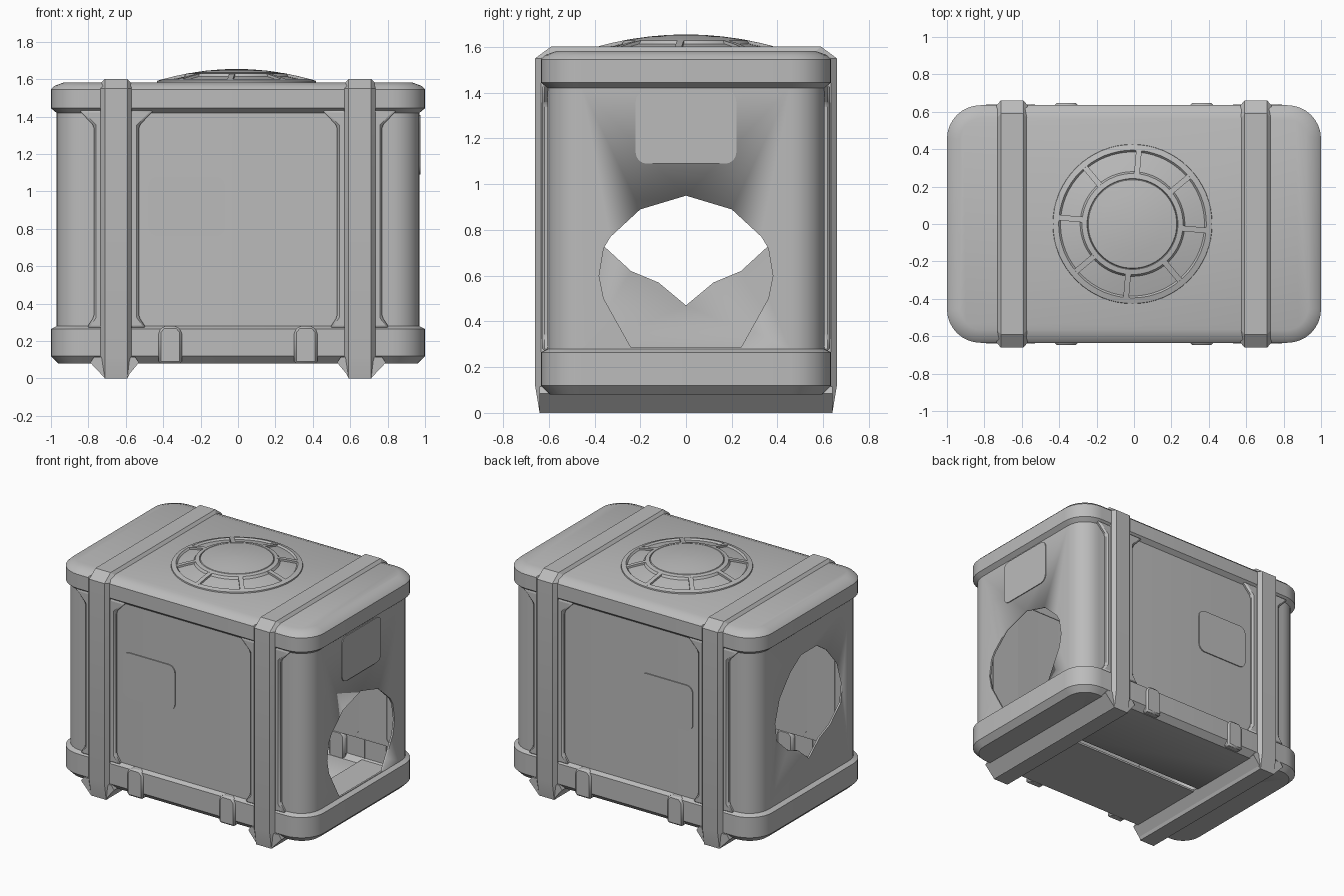
import bpy, bmesh, math
from mathutils import Matrix, Vector

if "Cube" in bpy.data.objects:
    bpy.data.objects.remove(bpy.data.objects["Cube"])

grey = bpy.data.materials.new("plain_grey")
grey.use_nodes = True
grey.diffuse_color = (0.5, 0.5, 0.5, 1)
grey.node_tree.nodes["Principled BSDF"].inputs["Base Color"].default_value = (0.5, 0.5, 0.5, 1)


def finish(name, bm, bevel=0, angle=30):
    bmesh.ops.recalc_face_normals(bm, faces=bm.faces)
    mesh = bpy.data.meshes.new(name)
    bm.to_mesh(mesh)
    bm.free()
    mesh.materials.append(grey)
    ob = bpy.data.objects.new(name, mesh)
    bpy.context.collection.objects.link(ob)
    if bevel:
        mod = ob.modifiers.new("bevel", "BEVEL")
        mod.width, mod.segments = bevel, 1
    bpy.ops.object.select_all(action="DESELECT")
    ob.select_set(True)
    bpy.context.view_layer.objects.active = ob
    bpy.ops.object.shade_smooth_by_angle(angle=math.radians(angle))
    return ob


def loft(name, rings, caps=True, angle=30):
    """Skin a stack of closed rings with the same point count."""
    bm = bmesh.new()
    rows = [[bm.verts.new(p) for p in ring] for ring in rings]
    n = len(rows[0])
    for a, b in zip(rows, rows[1:]):
        for i in range(n):
            j = (i + 1) % n
            bm.faces.new((a[i], a[j], b[j], b[i]))
    if caps:
        bm.faces.new(rows[0])
        bm.faces.new(rows[-1])
    return finish(name, bm, angle=angle)


def prism(name, pts, axis, lo, hi, bevel=0):
    """Extrude a (side, height) outline along x or y."""
    def place(p, d):
        return (d, p[0], p[1]) if axis == "x" else (p[0], d, p[1])
    bm = bmesh.new()
    a, b = [[bm.verts.new(place(p, d)) for p in pts] for d in (lo, hi)]
    bm.faces.new(a)
    bm.faces.new(b)
    for i in range(len(pts)):
        j = (i + 1) % len(pts)
        bm.faces.new((a[i], a[j], b[j], b[i]))
    return finish(name, bm, bevel)


def round_rect(hx, hy, r, cx=0, cy=0, steps=8):
    out = []
    for k, (sx, sy) in enumerate([(1, 1), (-1, 1), (-1, -1), (1, -1)]):
        for s in range(steps + 1):
            t = math.pi / 2 * (k + s / steps)
            out.append((cx + sx * (hx - r) + r * math.cos(t),
                        cy + sy * (hy - r) + r * math.sin(t)))
    return out


def cut(target, cutter):
    cutter.hide_render = True
    mod = target.modifiers.new("cut", "BOOLEAN")
    mod.object, mod.operation, mod.solver = cutter, "DIFFERENCE", "EXACT"
    bpy.context.view_layer.objects.active = target
    bpy.ops.object.modifier_apply(modifier=mod.name)
    bpy.data.objects.remove(cutter)


# Hollow body: base rail, walls and lid as one shell (height, inset)
profile = [(0.08, 0.04), (0.12, 0), (0.265, 0), (0.28, 0.03), (1.42, 0.03),
           (1.445, 0), (1.545, 0), (1.565, 0.02), (1.583, 0.07)]
body = loft("body_shell", [[(x, y, z) for x, y in round_rect(1 - i, 0.635 - i, 0.18 - i)]
                           for z, i in profile])
wall = body.modifiers.new("wall", "SOLIDIFY")
wall.thickness, wall.offset = 0.015, -1
bpy.ops.object.modifier_apply(modifier=wall.name)

# Broken openings in both ends, and the floor seam
arch = [(0.24, 0.285), (0.36, 0.5), (0.38, 0.6), (0.36, 0.72), (0.33, 0.77), (0.2, 0.89)]
arch = arch + [(0, 0.95)] + [(-y, z) for y, z in reversed(arch)]
cut(body, prism("arch_cutter", arch, "x", 0.9, 1.1))
jag = [(0.12, 0.57), (0.24, 0.62), (0.36, 0.73), (0.38, 0.86), (0.33, 1.02), (0.21, 1.16), (0.09, 1.24)]
jag = [(0, 0.47)] + jag + [(-y, z) for y, z in reversed(jag)]
cut(body, prism("jagged_cutter", jag, "x", -1.1, -0.9))
cut(body, prism("seam_cutter", [(0, 0.05), (0.045, 0.05), (0.045, 0.12), (0, 0.12)], "x", -0.56, 0.56))

for side, sx in (("right", -1), ("left", 1)):
    # Band wrapping the body, with sloped shoulders
    def band(i, dx):
        half = [(0.64 - i, 2 * i), (0.66 - i, 0.12), (0.66 - i, 1.55), (0.59 - i, 1.602 - i)]
        loop = half + [(-y, z) for y, z in reversed(half)]
        return [(sx * 0.652 + dx, y, z) for y, z in loop]
    loft(side + "_band", [band(0.045, -0.085), band(0.025, -0.083), band(0, -0.06),
                          band(0, 0.06), band(0.025, 0.083), band(0.045, 0.085)],
         caps=False, angle=15)
    # Flared runner under the band
    prism(side + "_runner", [(sx * x, z) for x, z in
          [(0.6, 0), (0.71, 0), (0.79, 0.085), (0.77, 0.115), (0.55, 0.115), (0.53, 0.085)]],
          "y", -0.64, 0.64)

    for face, sy in (("front", -1), ("back", 1)):
        # Raised frame beside the band, splayed at top and bottom
        outline = [(0.49, 0.27), (0.81, 0.27), (0.77, 0.33), (0.77, 1.35), (0.85, 1.435),
                   (0.45, 1.435), (0.53, 1.35), (0.53, 0.33)]
        prism(f"{face}_{side}_frame", [(sx * x, z) for x, z in outline],
              "y", sy * 0.59, sy * 0.63, bevel=0.012)
        # Latch block on the base rail
        latch = [(0.3, 0.08), (0.425, 0.08), (0.425, 0.25), (0.4, 0.28), (0.325, 0.28), (0.3, 0.25)]
        prism(f"{face}_{side}_latch", [(sx * x, z) for x, z in latch],
              "y", sy * 0.59, sy * 0.648, bevel=0.012)

# Thin rounded panels
for face, sy in (("front", -1), ("back", 1)):
    prism(face + "_panel", round_rect(0.205, 0.16, 0.05, -0.275, 0.92),
          "y", sy * 0.604, sy * 0.612)
prism("end_panel", round_rect(0.22, 0.16, 0.05, 0, 1.25), "x", 0.969, 0.976)


# Roof dome: raised rings around sunken panes
def crown(r):
    return 1.655 - 0.065 * (r / 0.43) ** 2


steps = [(0.43, -0.03), (0.425, 0), (0.395, 0), (0.385, -0.014), (0.33, -0.014), (0.28, -0.014),
         (0.27, 0), (0.243, 0), (0.24, -0.006), (0.236, 0), (0.16, 0), (0.08, 0), (0.01, 0)]
rings = [[(r * math.cos(t) - 0.008, r * math.sin(t), crown(r) + d)
          for t in [2 * math.pi * i / 64 for i in range(64)]] for r, d in steps]
loft("roof_dome", rings, angle=20)

for i in range(8):
    radii = (0.26, 0.33, 0.41)
    section = [(r, crown(r)) for r in radii] + [(r, crown(r) - 0.025) for r in reversed(radii)]
    spoke = prism(f"dome_spoke_{i + 1}", section, "y", -0.015, 0.015)
    spoke.matrix_world = (Matrix.Translation(Vector((-0.008, 0, 0)))
                          @ Matrix.Rotation(math.radians(45 * i - 5), 4, "Z"))
